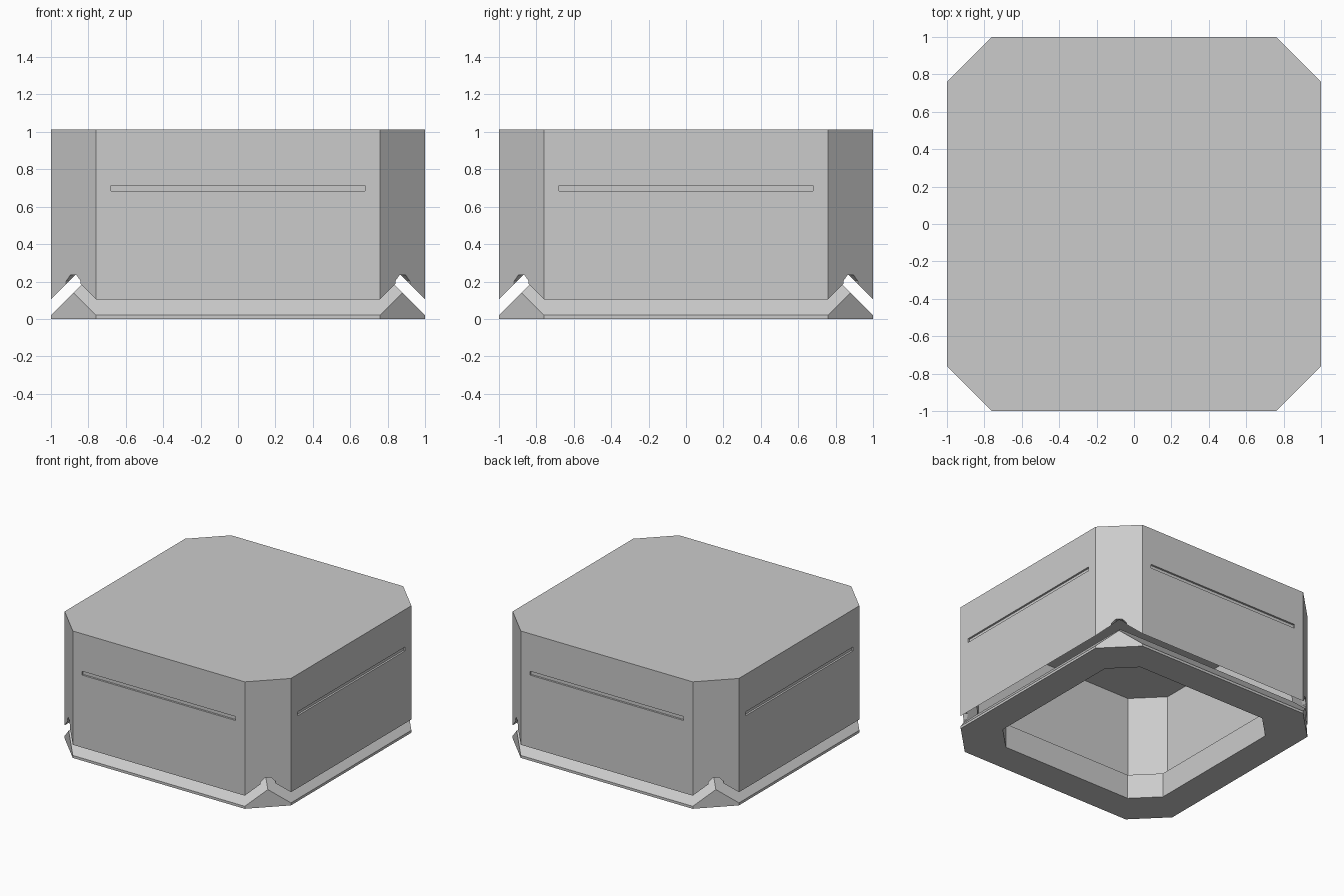
import bpy, bmesh, math
from mathutils import Matrix

cube = bpy.data.objects.get("Cube")
if cube:
    bpy.data.objects.remove(cube, do_unlink=True)

grey = bpy.data.materials.new("plain_grey")
grey.use_nodes = True
grey.diffuse_color = (0.6, 0.6, 0.6, 1)
grey.node_tree.nodes["Principled BSDF"].inputs["Base Color"].default_value = (0.6, 0.6, 0.6, 1)


def octagon(s, chamfer=0.76):
    """Chamfered square; the chamfer starts at this share of the half width."""
    c = s * chamfer
    return [(s, -c), (s, c), (c, s), (-c, s), (-s, c), (-s, -c), (-c, -s), (c, -s)]


def square(s):
    return [(s, -s), (s, s), (-s, s), (-s, -s)]


def loft(name, low, z0, high, z1):
    """Closed solid between two matching outlines."""
    bm = bmesh.new()
    a = [bm.verts.new((x, y, z0)) for x, y in low]
    b = [bm.verts.new((x, y, z1)) for x, y in high]
    bm.faces.new(a[::-1])
    bm.faces.new(b)
    for i in range(len(a)):
        j = (i + 1) % len(a)
        bm.faces.new((a[i], a[j], b[j], b[i]))
    return finish(name, bm)


def box(name, size, centre, angle):
    """Box placed at centre, then turned about the vertical axis."""
    bm = bmesh.new()
    bmesh.ops.create_cube(bm, size=1)
    bm.transform(Matrix.Rotation(angle, 4, 'Z') @ Matrix.Translation(centre)
                 @ Matrix.Diagonal((*size, 1)))
    return finish(name, bm)


def rod(name, radius, length, centre, angle):
    """Horizontal eight-sided rod, flat side up, turned about the vertical axis."""
    bm = bmesh.new()
    bmesh.ops.create_cone(bm, cap_ends=True, segments=8, radius1=radius,
                          radius2=radius, depth=length)
    bm.transform(Matrix.Rotation(angle, 4, 'Z') @ Matrix.Translation(centre)
                 @ Matrix.Rotation(math.pi / 2, 4, 'X')
                 @ Matrix.Rotation(math.pi / 8, 4, 'Z'))
    return finish(name, bm)


def finish(name, bm):
    mesh = bpy.data.meshes.new(name)
    bm.to_mesh(mesh)
    bm.free()
    mesh.materials.append(grey)
    obj = bpy.data.objects.new(name, mesh)
    bpy.context.collection.objects.link(obj)
    return obj


def cut(target, cutter, operation='DIFFERENCE'):
    mod = target.modifiers.new(cutter.name, 'BOOLEAN')
    mod.object, mod.operation, mod.solver = cutter, operation, 'EXACT'
    bpy.context.view_layer.update()
    bpy.context.view_layer.objects.active = target
    bpy.ops.object.modifier_apply(modifier=mod.name)
    bpy.data.objects.remove(cutter, do_unlink=True)


# Upper shell: hollow chamfered box with a sloping lower rim
shell = loft("upper_shell", octagon(1), 0.0, octagon(1), 1.014)
inner = octagon(0.91, 0.775)
cut(shell, loft("shell_cavity", inner, -0.2, inner, 0.95))
cut(shell, loft("rim_slope", square(1.155), -0.05, square(0.605), 0.5))

# Shallow side grooves and small corner notches
for i in range(4):
    turn = i * math.pi / 2
    cut(shell, box("groove", (1.36, 0.03, 0.031), (0, -1, 0.699), turn))
    cut(shell, rod("notch", 0.06, 0.2, (0, -1.25, 0.179), turn + math.pi / 4))

# Base ring: chamfered plate with sloping sides and an open middle
ring = loft("base_ring", octagon(1), 0.0, octagon(1), 0.4)
cut(ring, loft("ring_slope", square(1.12), -0.1, square(0.825), 0.195), 'INTERSECT')
cut(ring, loft("ring_hole", octagon(0.757), -0.2, octagon(0.757), 0.6))
